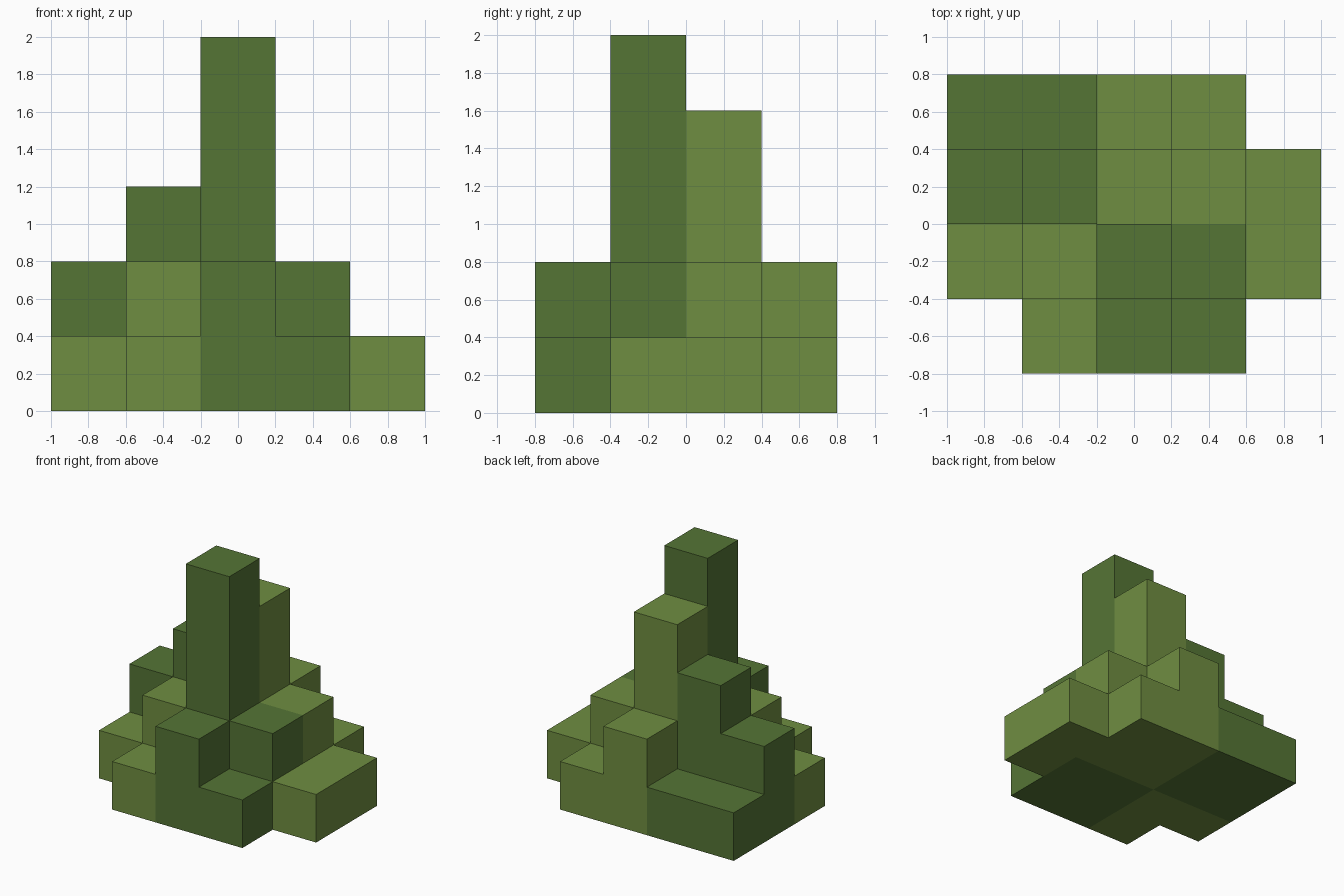
import bpy, bmesh, math
from mathutils import Vector

if "Cube" in bpy.data.objects:
    bpy.data.objects.remove(bpy.data.objects["Cube"])

S = 0.4  # block size
# Column heights in blocks, rows listed from front (-y) to back (+y)
HEIGHTS = [(0, 1, 2, 1, 0),
           (1, 2, 5, 2, 1),
           (2, 3, 4, 2, 1),
           (1, 1, 2, 1, 0)]


def height(i, j):
    return HEIGHTS[j][i] if 0 <= i < 5 and 0 <= j < 4 else 0


def colour_index(i, j):
    # dark green: front right and back left quarters; light green elsewhere
    dark = (j < 2 and i in (2, 3)) or (j >= 2 and i < 2)
    return 0 if dark else 1


def material(name, rgb):
    m = bpy.data.materials.new(name)
    m.diffuse_color = (*rgb, 1.0)
    m.use_nodes = True
    m.node_tree.nodes["Principled BSDF"].inputs["Base Color"].default_value = m.diffuse_color
    return m


bm = bmesh.new()


def add_face(centre, normal, mat):
    # one block side, wound to face outwards
    n = Vector(normal)
    u = Vector((n.y, n.z, n.x))
    v = n.cross(u)
    pts = [(-1, -1), (1, -1), (1, 1), (-1, 1)]
    verts = [bm.verts.new(centre + (n + a * u + b * v) * S / 2) for a, b in pts]
    bm.faces.new(verts).material_index = mat


# Exposed block sides only, giving one closed shell
for j in range(4):
    for i in range(5):
        for k in range(height(i, j)):
            c = Vector((i - 2, j - 1.5, k + 0.5)) * S
            mat = colour_index(i, j)
            for dx, dy in ((1, 0), (-1, 0), (0, 1), (0, -1)):
                if height(i + dx, j + dy) <= k:
                    add_face(c, (dx, dy, 0), mat)
            if k == 0:
                add_face(c, (0, 0, -1), mat)
            if k == height(i, j) - 1:
                add_face(c, (0, 0, 1), mat)

# Weld and merge flat areas, keeping the colour borders
bmesh.ops.remove_doubles(bm, verts=bm.verts[:], dist=0.001)
bmesh.ops.dissolve_limit(bm, angle_limit=math.radians(1), verts=bm.verts[:],
                         edges=bm.edges[:], delimit={'MATERIAL'})

mesh = bpy.data.meshes.new("stepped_block_bush")
bm.to_mesh(mesh)
bm.free()
mesh.materials.append(material("dark green", (0.091, 0.178, 0.036)))
mesh.materials.append(material("light green", (0.159, 0.270, 0.053)))
bpy.context.collection.objects.link(bpy.data.objects.new("stepped_block_bush", mesh))
